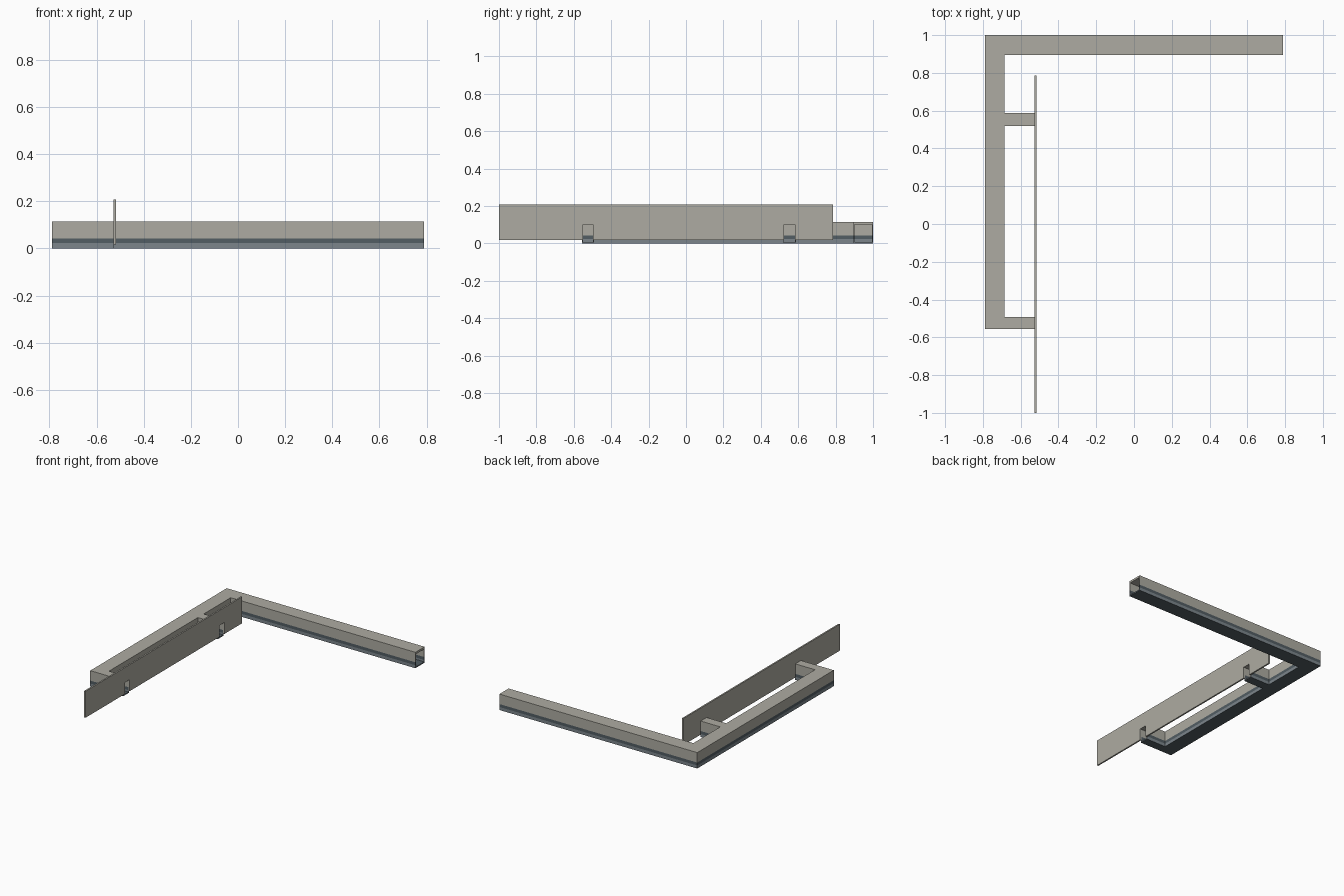
import bpy, bmesh
from mathutils import Vector

if "Cube" in bpy.data.objects:
    bpy.data.objects.remove(bpy.data.objects["Cube"])

# Materials
def material(name, rgb):
    m = bpy.data.materials.new(name)
    m.diffuse_color = (*rgb, 1)
    m.use_nodes = True
    m.node_tree.nodes["Principled BSDF"].inputs["Base Color"].default_value = m.diffuse_color
    return m

GREY = material("warm grey", (0.42, 0.41, 0.36))
DARK = material("dark slate", (0.085, 0.11, 0.125))
MID = material("mid slate", (0.20, 0.235, 0.26))

# Main dimensions
LEFT, RIGHT, BACK = -0.79, 0.79, 1.0
INNER, BAR_FRONT, STUB_END = -0.685, 0.895, -0.527
STUB_A, STUB_B = (-0.557, -0.493), (0.52, 0.587)


def outline(t=0.0, past=0.0):
    """Plan of the hollow frame, inset by t, open ends pushed out by past."""
    l, i, k, b = LEFT + t, INNER - t, BAR_FRONT + t, BACK - t
    s, r = STUB_END + past, RIGHT + past
    a0, a1 = STUB_A[0] + t, STUB_A[1] - t
    b0, b1 = STUB_B[0] + t, STUB_B[1] - t
    return [(l, a0), (s, a0), (s, a1), (i, a1), (i, b0), (s, b0),
            (s, b1), (i, b1), (i, k), (r, k), (r, b), (l, b)]


def prism(name, points, z0, z1):
    bm = bmesh.new()
    face = bm.faces.new([bm.verts.new((x, y, z0)) for x, y in points])
    top = bmesh.ops.extrude_face_region(bm, geom=[face])["geom"]
    bmesh.ops.translate(bm, vec=(0, 0, z1 - z0),
                        verts=[v for v in top if isinstance(v, bmesh.types.BMVert)])
    bmesh.ops.recalc_face_normals(bm, faces=bm.faces)
    me = bpy.data.meshes.new(name)
    bm.to_mesh(me)
    bm.free()
    ob = bpy.data.objects.new(name, me)
    bpy.context.collection.objects.link(ob)
    return ob


def cut(ob, cutter):
    mod = ob.modifiers.new("hollow", 'BOOLEAN')
    mod.operation, mod.solver, mod.object = 'DIFFERENCE', 'EXACT', cutter
    bpy.context.view_layer.update()
    me = bpy.data.meshes.new_from_object(
        ob.evaluated_get(bpy.context.evaluated_depsgraph_get()))
    ob.modifiers.clear()
    ob.data = me


# Tube frame: long back bar, side bar and two short stubs
frame = prism("tube_frame", outline(), 0.0, 0.115)
plate = prism("side_plate", [(-0.528, -1.0), (-0.517, -1.0),
                             (-0.517, 0.785), (-0.528, 0.785)], 0.017, 0.208)

# Cavity runs through the tubes and out through the plate
cavity = prism("cavity_cutter", outline(0.005, 0.05), 0.008, 0.1)
cut(frame, cavity)
cut(plate, cavity)
bpy.data.objects.remove(cavity)

# Colour bands along the lower part of the tubes
BAND_LOW, BAND_HIGH = 0.022, 0.043
bm = bmesh.new()
bm.from_mesh(frame.data)
for z in (BAND_LOW, BAND_HIGH):
    bmesh.ops.bisect_plane(bm, geom=bm.verts[:] + bm.edges[:] + bm.faces[:],
                           plane_co=Vector((0, 0, z)), plane_no=Vector((0, 0, 1)))
frame.data.materials.clear()
for m in (GREY, DARK, MID):
    frame.data.materials.append(m)
for f in bm.faces:
    z = f.calc_center_median().z
    if z > BAND_HIGH:
        f.material_index = 0
    elif z > BAND_LOW or abs(f.normal.z) > 0.5:
        f.material_index = 1
    else:
        f.material_index = 2
bm.to_mesh(frame.data)
bm.free()

plate.data.materials.clear()
plate.data.materials.append(GREY)
